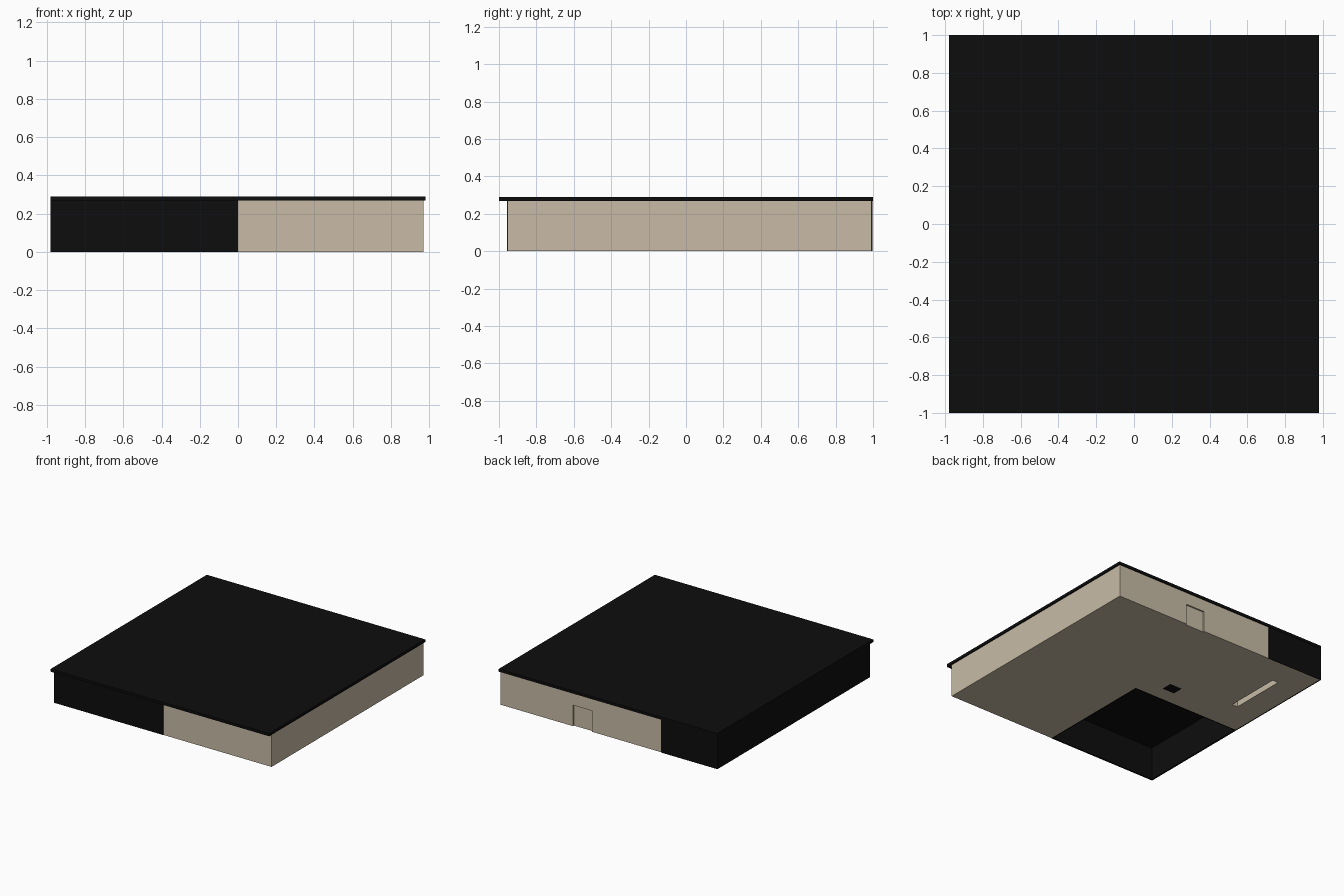
import bpy, bmesh

if "Cube" in bpy.data.objects:
    bpy.data.objects.remove(bpy.data.objects["Cube"])


def material(name, rgb):
    m = bpy.data.materials.new(name)
    m.diffuse_color = (*rgb, 1)
    m.use_nodes = True
    m.node_tree.nodes["Principled BSDF"].inputs["Base Color"].default_value = m.diffuse_color
    return m


BLACK = material("black", (0.004, 0.004, 0.004))
BEIGE = material("warm beige", (0.58, 0.50, 0.38))


def prism(name, outline, z0, z1, mat):
    bm = bmesh.new()
    base = bm.faces.new([bm.verts.new((x, y, z0)) for x, y in outline])
    top = bmesh.ops.extrude_face_region(bm, geom=[base])["geom"]
    for v in top:
        if isinstance(v, bmesh.types.BMVert):
            v.co.z = z1
    bmesh.ops.recalc_face_normals(bm, faces=bm.faces)
    me = bpy.data.meshes.new(name)
    bm.to_mesh(me)
    bm.free()
    me.materials.append(mat)
    ob = bpy.data.objects.new(name, me)
    bpy.context.collection.objects.link(ob)
    return ob


def box(name, x0, x1, y0, y1, z0, z1, mat):
    return prism(name, [(x0, y0), (x1, y0), (x1, y1), (x0, y1)], z0, z1, mat)


# L-shaped house body around the open-bottomed front-left bay
body = prism("house_body", [(0, -0.955), (0.97, -0.955), (0.97, 0.992),
                            (-0.97, 0.992), (-0.97, 0.02), (0, 0.02)], 0, 0.27, BEIGE)

# back door recess, long floor slot and floor pit
cuts = [("door", 0.15, 0.32, 0.98, 1.1, 0.17),
        ("floor_slot", -0.76, -0.71, 0.29, 0.76, 0.10),
        ("floor_pit", -0.27, -0.16, 0.14, 0.23, 0.05)]
for name, x0, x1, y0, y1, top in cuts:
    c = box(name + "_cutter", x0, x1, y0, y1, -0.1, top, BEIGE)
    mod = body.modifiers.new(name, 'BOOLEAN')
    mod.operation, mod.solver, mod.object = 'DIFFERENCE', 'EXACT', c
bpy.context.view_layer.update()
dg = bpy.context.evaluated_depsgraph_get()
cut_mesh = bpy.data.meshes.new_from_object(body.evaluated_get(dg))
body.modifiers.clear()
body.data = cut_mesh
for name, *_ in cuts:
    bpy.data.objects.remove(bpy.data.objects[name + "_cutter"])

# black fill in the pit
box("pit_fill", -0.27, -0.16, 0.14, 0.23, 0, 0.05, BLACK)

# black outer cladding
box("front_cladding", -0.98, 0, -0.958, -0.945, 0, 0.27, BLACK)
box("left_cladding", -0.98, -0.967, -0.958, 0.997, 0, 0.27, BLACK)
box("back_cladding", -0.98, -0.475, 0.988, 0.997, 0, 0.27, BLACK)

# black lining of the front-left bay
box("bay_side_lining", -0.01, 0, -0.95, 0.02, 0, 0.27, BLACK)
box("bay_back_lining", -0.97, 0, 0.01, 0.02, 0, 0.27, BLACK)

# flat roof slab
box("roof", -0.98, 0.98, -1, 1, 0.268, 0.29, BLACK)
